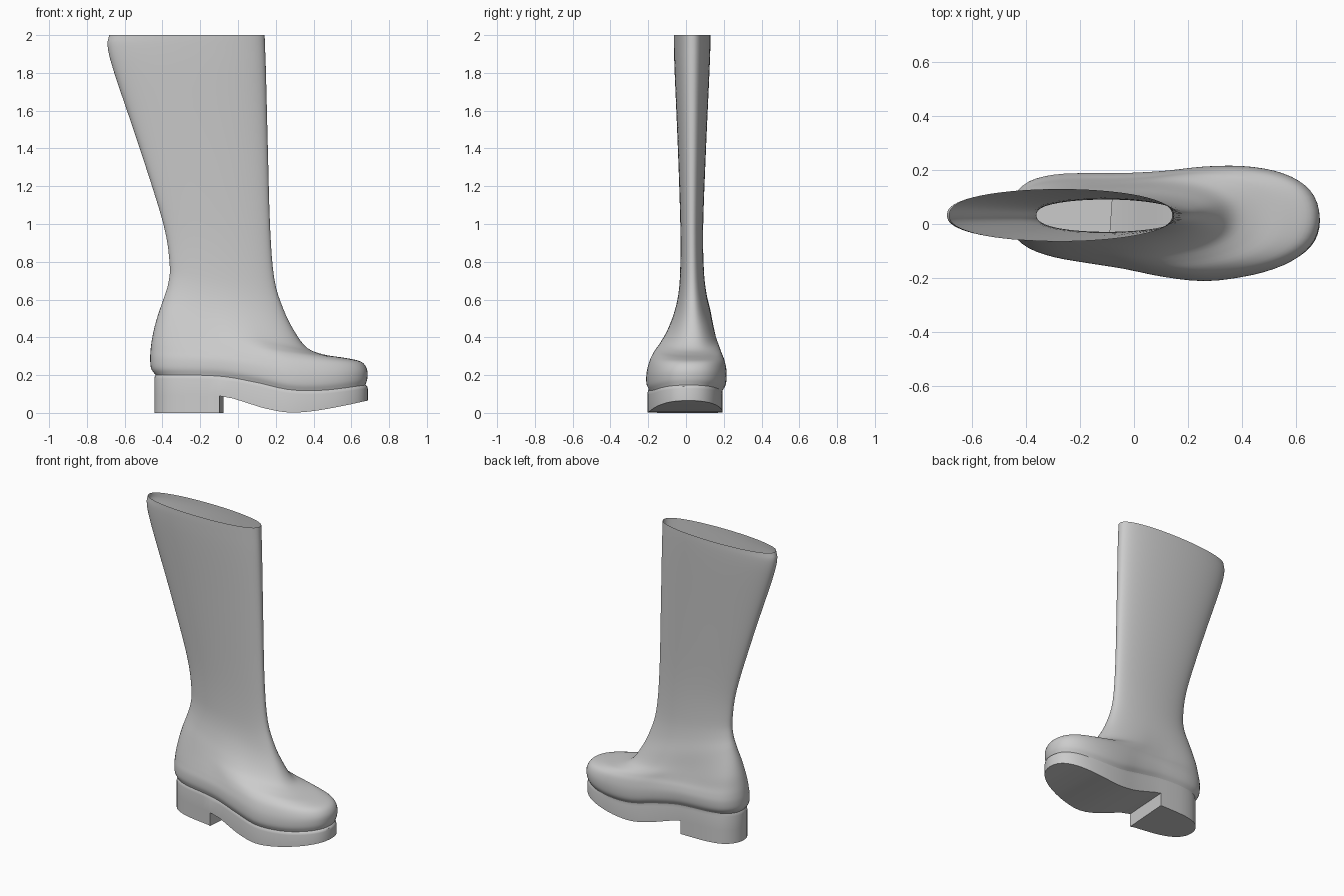
import bpy, bmesh
from math import cos, sin, radians

if "Cube" in bpy.data.objects:
    bpy.data.objects.remove(bpy.data.objects["Cube"])

HALF = 36  # stations along each side of the outline


def curve(table, x):
    """Smooth interpolation through rows of (key, value, value...)."""
    x = min(max(x, table[0][0]), table[-1][0])
    i = 0
    while i < len(table) - 2 and x > table[i + 1][0]:
        i += 1
    a, b = table[i], table[i + 1]
    p, n = table[max(i - 1, 0)], table[min(i + 2, len(table) - 1)]
    h = b[0] - a[0]
    s = (x - a[0]) / h
    out = []
    for k in range(1, len(a)):
        m0 = (b[k] - p[k]) / (b[0] - p[0]) * h
        m1 = (n[k] - a[k]) / (n[0] - a[0]) * h
        out.append((2*s**3 - 3*s**2 + 1)*a[k] + (s**3 - 2*s**2 + s)*m0
                   + (3*s**2 - 2*s**3)*b[k] + (s**3 - s**2)*m1)
    return out


# Foot outline: angle from toe (0) to heel (180), outer y, inner y
FOOT = [(0, .02, .02), (15, .10, -.06), (30, .158, -.12), (45, .195, -.165),
        (60, .212, -.195), (75, .21, -.21), (90, .194, -.195), (105, .186, -.165),
        (120, .186, -.143), (135, .180, -.122), (150, .155, -.09),
        (165, .10, -.04), (180, .03, .03)]
# Welt dip along the foot, and underside of the forefoot
DIP = [(-.47, 0), (-.1, .01), (.1, -.015), (.27, -.045), (.45, -.04), (.69, 0)]
ARCH = [(-.12, .092), (-.05, .083), (.05, .052), (.15, .022), (.27, .002),
        (.4, .010), (.55, .036), (.69, .066)]
# Upper rings: level, back x, back z, front x, front z, min y, max y, dip, shaft blend
RINGS = [(0, -.437, .20, .675, .15, -.197, .19, 1, 0),
         (1, -.460, .235, .685, .185, -.21, .208, 1, 0),
         (2, -.465, .285, .682, .235, -.208, .212, .8, 0),
         (3, -.463, .33, .650, .275, -.192, .203, .45, 0),
         (4, -.457, .38, .570, .295, -.170, .188, .2, .03),
         (5, -.443, .45, .450, .312, -.140, .173, .05, .12),
         (6, -.420, .53, .365, .345, -.105, .155, 0, .35),
         (7, -.392, .61, .300, .430, -.068, .135, 0, .65),
         (8, -.368, .69, .240, .550, -.042, .110, 0, .9),
         (9, -.362, .79, .192, .710, -.031, .095, 0, 1),
         (10, -.395, 1.0, .170, .98, -.030, .091, 0, 1),
         (11, -.520, 1.4, .158, 1.4, -.043, .106, 0, 1),
         (12, -.655, 1.8, .148, 1.8, -.060, .124, 0, 1),
         (13, -.690, 1.94, .143, 1.94, -.064, .129, 0, 1),
         (14, -.682, 2.0, .141, 2.0, -.064, .129, 0, 1)]


def ring_point(row, i, side):
    """Point at station i on the outer (side 0) or inner (side 1) half."""
    xb, zb, xf, zf, y0, y1, dip, blend = row
    t = radians(180 * i / HALF)
    u = cos(t)
    x = (xb + xf) / 2 + (xf - xb) / 2 * u
    foot = curve(FOOT, 180 * i / HALF)[side] / .21
    shaft = max(sin(t), 0) ** .85 * (1 - 2 * side)
    v = foot + (shaft - foot) * blend
    z = (zb + zf) / 2 + (zf - zb) / 2 * u + dip * curve(DIP, x)[0]
    return x, (y0 + y1) / 2 + (y1 - y0) / 2 * v, z


def finish(name, bm):
    bmesh.ops.remove_doubles(bm, verts=bm.verts, dist=1e-5)
    bmesh.ops.dissolve_degenerate(bm, edges=bm.edges, dist=1e-6)
    bmesh.ops.recalc_face_normals(bm, faces=bm.faces)
    mesh = bpy.data.meshes.new(name)
    bm.to_mesh(mesh)
    bm.free()
    obj = bpy.data.objects.new(name, mesh)
    bpy.context.collection.objects.link(obj)
    bpy.ops.object.select_all(action='DESELECT')
    obj.select_set(True)
    bpy.context.view_layer.objects.active = obj
    bpy.ops.object.shade_smooth_by_angle(angle=radians(40))


def full_ring(row):
    return ([ring_point(row, i, 0) for i in range(HALF + 1)]
            + [ring_point(row, i, 1) for i in range(HALF - 1, 0, -1)])


# Upper: open lofted foot and shaft
bm = bmesh.new()
STEPS = 4
prev = None
for k in range((len(RINGS) - 1) * STEPS + 1):
    ring = [bm.verts.new(p) for p in full_ring(curve(RINGS, k / STEPS))]
    if prev:
        for j in range(len(ring)):
            n = (j + 1) % len(ring)
            bm.faces.new((prev[j], prev[n], ring[n], ring[j]))
    prev = ring
finish("boot_upper", bm)

# Sole and heel: welt lip, side walls, curved underside and heel breast
bm = bmesh.new()
BREAST = 22
WELT = [RINGS[0][1:],
        (-.441, .192, .684, .142, -.201, .189, 1, 0),
        (-.443, .180, .687, .130, -.204, .191, 1, 0)]


def face(*pts):
    bm.faces.new([bm.verts.new(p) for p in pts])


def column(i, side, heel):
    pts = [ring_point(r, i, side) for r in WELT]
    x, y, z = pts[-1]
    if i == BREAST:
        x = -.088 + .07 * y
        pts[-1] = (x, y, z)
    arch = curve(ARCH, x)[0]
    pts.append((x, y, arch))
    if heel:
        pts.append((x, y, 0))
    return pts


for i in range(HALF):
    heel = i >= BREAST
    cols = [[column(k, side, heel) for k in (i, i + 1)] for side in (0, 1)]
    for a, b in cols:
        for j in range(len(a) - 1):
            face(a[j], b[j], b[j + 1], a[j + 1])
    (a, b), (c, d) = cols
    face(a[-1], b[-1], d[-1], c[-1])
    if i == BREAST:
        face(a[-1], c[-1], c[-2], a[-2])
finish("sole_and_heel", bm)
